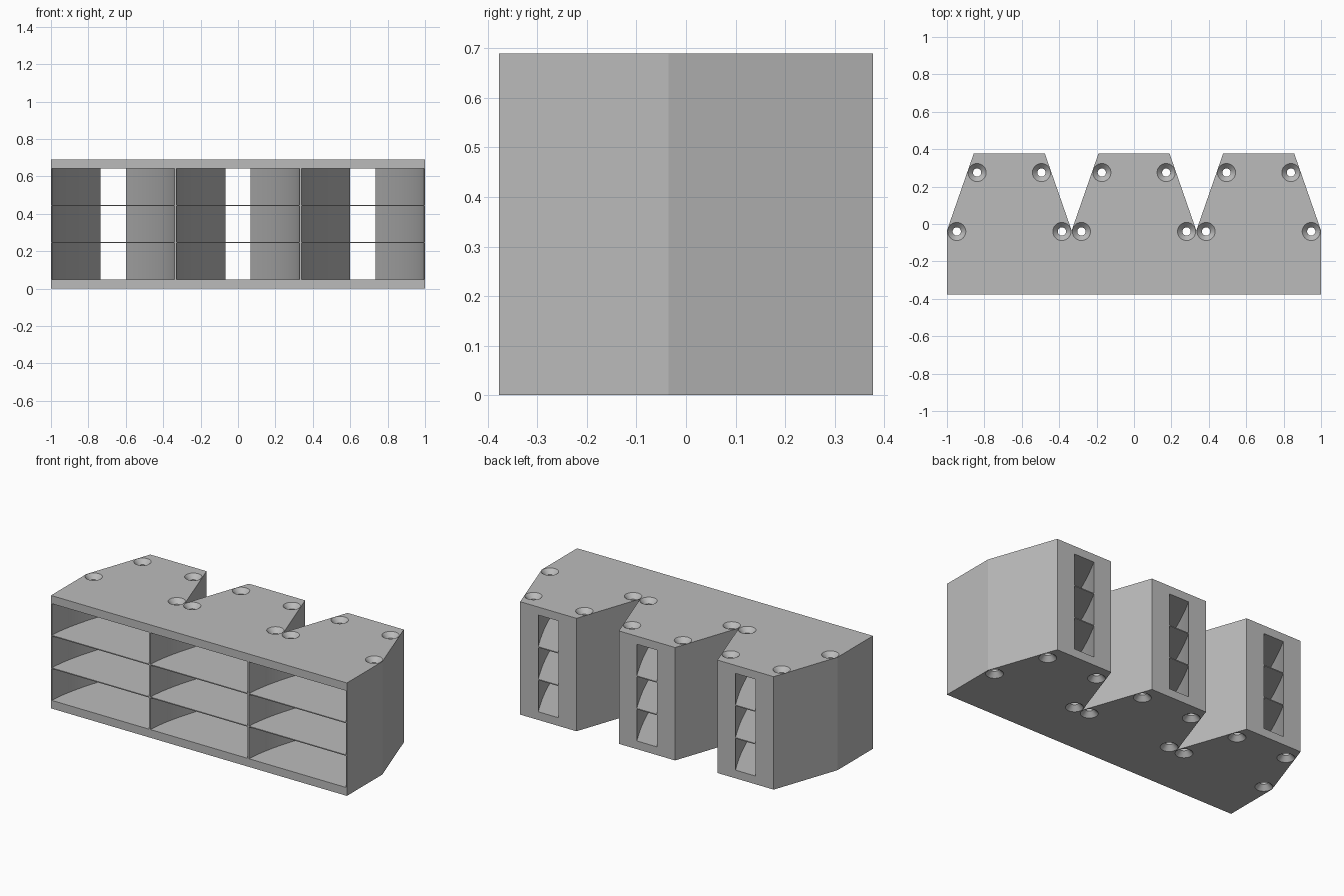
import bpy, bmesh, math

scene_cube = bpy.data.objects.get("Cube")
if scene_cube:
    bpy.data.objects.remove(scene_cube, do_unlink=True)

grey = bpy.data.materials.new("plain grey")
grey.use_nodes = True
colour = (0.5, 0.5, 0.5, 1)
grey.diffuse_color = colour
grey.node_tree.nodes["Principled BSDF"].inputs["Base Color"].default_value = colour

HEIGHT, FRONT, BACK, SHOULDER = 0.69, -0.377, 0.377, -0.035
PITCH = 2 / 3
CENTRES = [-PITCH, 0, PITCH]


def finish(name, bm):
    bmesh.ops.recalc_face_normals(bm, faces=bm.faces)
    mesh = bpy.data.meshes.new(name)
    bm.to_mesh(mesh)
    bm.free()
    obj = bpy.data.objects.new(name, mesh)
    bpy.context.collection.objects.link(obj)
    mesh.materials.append(grey)
    return obj


def prism(bm, outline, bottom, top):
    face = bm.faces.new([bm.verts.new((x, y, bottom)) for x, y in outline])
    new = bmesh.ops.extrude_face_region(bm, geom=[face])["geom"]
    verts = [v for v in new if isinstance(v, bmesh.types.BMVert)]
    bmesh.ops.translate(bm, verts=verts, vec=(0, 0, top - bottom))


def lathe(bm, x, y, profile, sides=32):
    rings = []
    for r, z in profile:
        rings.append([bm.verts.new((x + r * math.cos(math.tau * i / sides),
                                    y + r * math.sin(math.tau * i / sides), z))
                      for i in range(sides)])
    for a, b in zip(rings, rings[1:]):
        for i in range(sides):
            j = (i + 1) % sides
            bm.faces.new((a[i], a[j], b[j], b[i]))
    bm.faces.new(rings[0])
    bm.faces.new(rings[-1])


# Body: straight front block with three tapering lobes behind it
outline = [(-1, FRONT), (1, FRONT)]
for cx in reversed(CENTRES):
    outline += [(cx + PITCH / 2, SHOULDER), (cx + 0.19, BACK), (cx - 0.19, BACK)]
outline.append((-1, SHOULDER))
bm = bmesh.new()
prism(bm, outline, 0, HEIGHT)
body = finish("rack_body", bm)

# Funnel compartments: wide mouth curving in to a narrow rear slot
bm = bmesh.new()
steps = 20
side = [(0.328, FRONT - 0.02)]
for i in range(steps + 1):
    t = i / steps
    side.append((0.328 - 0.26 * t ** 1.6, FRONT + t * (BACK - FRONT)))
side.append((0.068, BACK + 0.02))
for cx in CENTRES:
    loop = [(cx + x, y) for x, y in side] + [(cx - x, y) for x, y in reversed(side)]
    for row in range(3):
        bottom = 0.05 + 0.199 * row
        prism(bm, loop, bottom, bottom + 0.193)
funnels = finish("funnel_cutter", bm)

# Screw holes countersunk at both ends
bm = bmesh.new()
profile = [(0.058, -0.01), (0.022, 0.028), (0.022, HEIGHT - 0.028), (0.058, HEIGHT + 0.01)]
for cx in CENTRES:
    for sign in (-1, 1):
        for dx, y in ((0.281, -0.04), (0.172, 0.275)):
            lathe(bm, cx + sign * dx, y, profile)
holes = finish("screw_hole_cutter", bm)

bpy.ops.object.select_all(action="DESELECT")
bpy.context.view_layer.objects.active = body
body.select_set(True)
for cutter in (funnels, holes):
    cutter.hide_render = True
    mod = body.modifiers.new(cutter.name, "BOOLEAN")
    mod.operation = "DIFFERENCE"
    mod.solver = "EXACT"
    mod.object = cutter
    bpy.ops.object.modifier_apply(modifier=mod.name)
    bpy.data.objects.remove(cutter, do_unlink=True)
bpy.ops.object.shade_smooth_by_angle(angle=math.radians(15))
